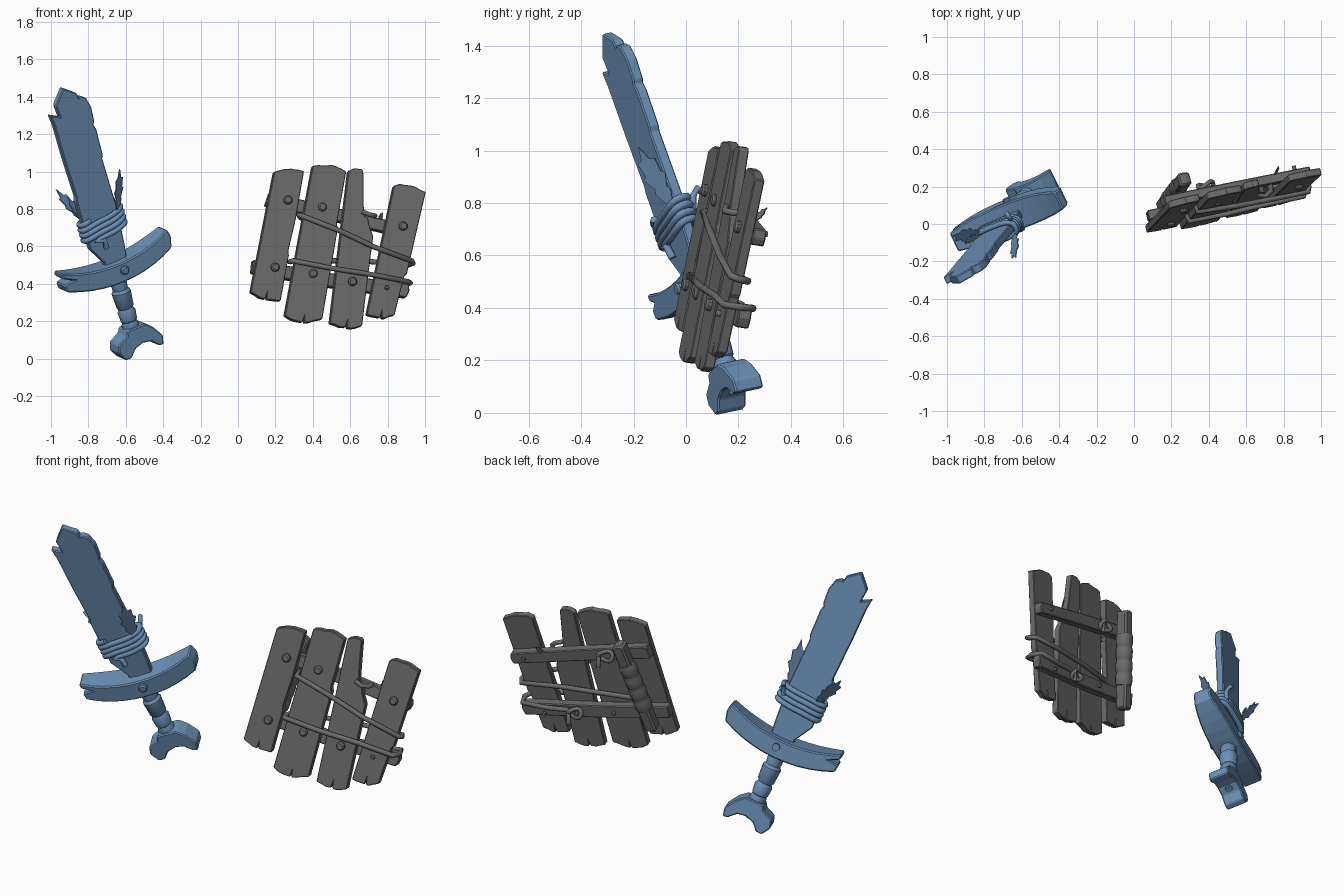
import bpy, bmesh, math, random
from mathutils import Vector, Matrix

if "Cube" in bpy.data.objects:
    bpy.data.objects.remove(bpy.data.objects["Cube"])

random.seed(4)

blue = bpy.data.materials.new("blue_wood")
blue.diffuse_color = (0.15, 0.28, 0.47, 1)
blue.use_nodes = True
blue.node_tree.nodes["Principled BSDF"].inputs["Base Color"].default_value = blue.diffuse_color
grey = bpy.data.materials.new("dark_grey_wood")
grey.diffuse_color = (0.15, 0.15, 0.15, 1)
grey.use_nodes = True
grey.node_tree.nodes["Principled BSDF"].inputs["Base Color"].default_value = grey.diffuse_color


def frame(origin, x, y, z):
    m = Matrix((x, y, z)).transposed().to_4x4()
    m.translation = origin
    return m


# Local frames: x across, y toward the back, z along the weapon / planks
u = Vector((-.28, -.35, 1)).normalized()
w = Vector((.855, .34, .37))
w = (w - u * w.dot(u)).normalized()
SWORD = frame((-.665, .037, .5), w, u.cross(w), u)
u = Vector((.18, .2, 1)).normalized()
w = Vector((1, .205, -.22))
w = (w - u * w.dot(u)).normalized()
SHIELD = frame((.52, .1, .6), w, u.cross(w), u)


def add(name, mesh, m, mat=None):
    ob = bpy.data.objects.new(name, mesh)
    bpy.context.collection.objects.link(ob)
    ob.matrix_world = m
    mesh.materials.append(mat or grey)
    return ob


def slab(name, pts, d0, d1, m, mat=None, bevel=.005, warp=None):
    """Outline in local xz, extruded from depth d0 to d1."""
    bm = bmesh.new()
    f = bm.faces.new([bm.verts.new((x, d0, z)) for x, z in pts])
    r = bmesh.ops.extrude_face_region(bm, geom=[f])
    for v in r["geom"]:
        if isinstance(v, bmesh.types.BMVert):
            v.co.y = d1
    if warp:
        for v in bm.verts:
            v.co = warp(v.co)
    bmesh.ops.recalc_face_normals(bm, faces=bm.faces)
    me = bpy.data.meshes.new(name)
    bm.to_mesh(me)
    bm.free()
    ob = add(name, me, m, mat)
    if bevel:
        b = ob.modifiers.new("bevel", 'BEVEL')
        b.width, b.segments, b.limit_method = bevel, 1, 'ANGLE'
    return ob


def lathe(name, prof, m, mat=None, sides=12):
    """Closed solid of (radius, z) rings around local z."""
    bm = bmesh.new()
    rings = [[bm.verts.new((r * math.cos(a), r * math.sin(a), z))
              for a in (2 * math.pi * i / sides for i in range(sides))] for r, z in prof]
    for p, q in zip(rings, rings[1:]):
        for i in range(sides):
            j = (i + 1) % sides
            bm.faces.new((p[i], p[j], q[j], q[i]))
    bm.faces.new(rings[0])
    bm.faces.new(rings[-1])
    bmesh.ops.recalc_face_normals(bm, faces=bm.faces)
    me = bpy.data.meshes.new(name)
    bm.to_mesh(me)
    bm.free()
    ob = add(name, me, m, mat)
    me.shade_smooth()
    me.set_sharp_from_angle(angle=math.radians(35))
    return ob


def rope(name, pts, r, m, mat=None):
    cu = bpy.data.curves.new(name, 'CURVE')
    cu.dimensions, cu.bevel_depth, cu.bevel_resolution, cu.use_fill_caps = '3D', r, 2, True
    s = cu.splines.new('POLY')
    s.points.add(len(pts) - 1)
    for p, c in zip(s.points, pts):
        p.co = (*c, 1)
    tmp = bpy.data.objects.new("tmp", cu)
    me = bpy.data.meshes.new_from_object(tmp)
    bpy.data.objects.remove(tmp)
    me.shade_smooth()
    return add(name, me, m, mat)


def nail(name, x, y, z, m, r=.024, h=.018, mat=None):
    lathe(name, [(r, -.01), (r, h * .6), (r * .7, h)],
          m @ Matrix.Translation((x, y, z)) @ Matrix.Rotation(math.pi / 2, 4, 'X'), mat, 10)


def leaf(name, base, tip, width, m, mat=None):
    base, tip = Vector(base), Vector(tip)
    z = tip - base
    L = z.length
    z.normalize()
    x = Vector((1, .7, 0))
    x = (x - z * x.dot(z)).normalized()
    half = [(.15, 0), (.7, .25), (.55, .32), (1, .5), (.7, .55), (.8, .75), (.35, .78)]
    pts = [(a * width, b * L) for a, b in half] + [(0, L)] + \
          [(-a * width, (b + .03) * L) for a, b in reversed(half)]
    slab(name, pts, -.003, .003, m @ frame(base, x, z.cross(x), z), mat, 0)


# ---------------- SWORD ----------------
slab("blade", [(-.05, -.03), (-.055, .04), (-.112, .14), (-.115, .42), (-.108, .44), (-.116, .656),
               (-.118, .87), (-.126, .93), (-.074, .9), (-.08, .97),
               (-.013, 1.045), (.054, .99), (.058, .96), (.07, .965), (.098, .945), (.114, .885), (.108, .8),
               (.098, .79), (.107, .757), (.104, .61), (.095, .59), (.1, .3), (.085, .08), (.07, -.03)],
     -.022, .022, SWORD, blue)

# curved guard, thinner toward its ends, split at the left end
arc = [-.32 + .65 * i / 10 for i in range(11)]
mid = lambda a: -.028 + .066 * (a / .33) ** 2
low = [(a, mid(a) - .056) for a in arc]
top = [(a, mid(a) + .05) for a in reversed(arc)]
slab("guard", low + [(.345, .04)] + top + [(-.322, .055), (-.27, .03), (-.326, .02)], -.082, .082, SWORD, blue,
     .007, lambda c: Vector((c.x, c.y * (1 - .4 * abs(c.x / .34) ** 3), c.z)))
nail("guard_nail_front", .02, -.082, -.02, SWORD, mat=blue)
nail("guard_nail_back", .02, .088, -.02, SWORD, .022, .01, blue)

lathe("sword_grip", [(.038, -.05), (.047, -.08), (.042, -.14), (.053, -.155), (.047, -.24), (.039, -.25),
                     (.05, -.27), (.045, -.32), (.04, -.325), (.047, -.345), (.045, -.4)], SWORD, blue)

# fish-tail pommel with hollow underside
slab("pommel", [(-.045, -.355), (-.06, -.385), (-.118, -.41), (-.13, -.455), (-.1, -.507), (-.065, -.507),
                (-.03, -.467), (.02, -.452), (.065, -.46), (.105, -.5), (.132, -.505), (.142, -.455),
                (.1, -.39), (.06, -.355)], -.06, .06, SWORD, blue, .006)
lathe("pommel_nail", [(.022, -.468), (.022, -.43)], SWORD, blue, 10)

# binding around the blade: four turns and a hanging end
turns = [(-.03, -.045, .12), (-.032, -.05, .17)]
for i in range(97):
    a = -2 + 2 * math.pi * i / 24
    c, s = math.cos(a), math.sin(a)
    turns.append((.126 * math.copysign(abs(c) ** .6, c), .045 * math.copysign(abs(s) ** .7, s),
                  .185 + .12 * i / 96 + .018 * c))
rope("blade_binding", turns, .015, SWORD, blue)
rope("binding_loop", [(.1, .04, .25), (.12, .05, .3), (.125, .075, .325), (.118, .09, .31)],
     .013, SWORD, blue)
leaf("leaf_front", (.09, -.035, .28), (.139, -.11, .53), .048, SWORD, blue)
leaf("leaf_back", (-.08, .035, .28), (-.154, .12, .48), .045, SWORD, blue)
leaf("leaf_side", (-.09, .025, .28), (-.125, .06, .44), .03, SWORD, blue)


# ---------------- SHIELD ----------------
def ragged(p, q, out):
    """Bowed, chipped plank end running from p to q."""
    pts = []
    n = 6
    for i in range(n + 1):
        k = i / n
        bow = .11 * abs(q[0] - p[0]) * math.sin(math.pi * k)
        z = p[1] + (q[1] - p[1]) * k + out * (bow + random.uniform(-.005, .005))
        x = p[0] + (q[0] - p[0]) * k
        pts.append((x, z))
        if i == 3:
            pts += [(x + .004, z - out * .03), (x + .009, z)]
    return pts


def plank(name, bl, br, tr, tl, d, extra=()):
    slab(name, ragged(bl, br, -1) + list(extra) + ragged(tr, tl, 1), d, d + .04, SHIELD, None, .005)


plank("plank_1", (-.41, -.345), (-.24, -.35), (-.24, .36), (-.4, .33), 0,
      [(-.24, -.1), (-.247, -.08), (-.238, .1)])
plank("plank_2", (-.205, -.43), (.0, -.405), (-.014, .41), (-.2, .4), -.006,
      [(-.004, .1), (-.014, .12)])
plank("plank_3", (.046, -.415), (.222, -.39), (.078, .44), (-.002, .42), .002,
      [(.205, -.1), (.195, .1), (.165, .15), (.15, .19), (.125, .2), (.105, .3)])
plank("plank_4", (.235, -.325), (.385, -.3), (.434, .395), (.256, .395), 0,
      [(.4, -.08), (.412, -.06)])

# back rails
slab("rail_upper", [(-.405, .145), (.0, .145), (.42, .14), (.43, .17), (.42, .205), (.0, .215), (-.395, .22)],
     .038, .09, SHIELD)
slab("rail_lower", [(-.415, -.23), (.0, -.215), (.44, -.18), (.45, -.14), (.44, -.105), (.0, -.14), (-.42, -.16)],
     .038, .09, SHIELD)

for i, (x, z, r) in enumerate([(-.3, .19, .024), (-.304, -.183, .024), (-.109, .193, .024), (-.095, -.172, .024),
                               (.126, -.168, .024), (.344, .187, .024), (.316, -.16, .012)]):
    nail(f"shield_nail_{i + 1}", x, 0, z, SHIELD, r, .02)
    if x > -.2:
        nail(f"rail_nail_{i + 1}", x, .103, z - .01, SHIELD, .011, .013)

# hand grip with padded wrap
G = SHIELD @ Matrix.Translation((-.29, .128, .005)) @ Matrix.Rotation(.05, 4, 'Y') @ Matrix.Rotation(-.07, 4, 'X')
slab("shield_grip", [(-.034, -.29), (.03, -.285), (.036, .27), (.0, .285), (-.032, .275)], -.036, .036, G, None, .01)
wrap = []
for i in range(4):
    z = -.15 + .075 * i
    wrap += [(.045, z), (.049, z + .02), (.049, z + .055), (.044, z + .072)]
lathe("grip_wrap", wrap, G)

# lashing: crosses the front twice and returns behind the planks
rope("shield_lashing", [(-.2, .05, .12), (-.222, .025, .13), (-.215, -.018, .12), (.0, -.022, .085), (.2, -.018, .04),
                        (.425, -.015, .01), (.437, .015, .005), (.425, .055, 0), (.2, .056, -.03), (.0, .058, -.07),
                        (-.2, .052, -.115), (-.225, .025, -.13), (-.215, -.02, -.13), (.0, -.022, -.125),
                        (.22, -.016, -.11), (.42, -.016, -.105), (.445, .03, -.1), (.43, .095, -.1),
                        (.3, .103, -.13), (.16, .105, -.15)], .014, SHIELD)


def knot(name, x, y, z, r):
    ring = [(x + r * math.cos(a), y + .012 * math.sin(2 * a), z + .7 * r * math.sin(a))
            for a in (2 * math.pi * i / 16 for i in range(19))]
    rope(name, ring + [(x + r * 1.2, y + .02, z - r * 1.3)], .012, SHIELD)


knot("knot_lower", .13, .11, -.17, .038)
knot("knot_upper", -.15, .106, .18, .042)
# rope end over the upper rail in the broken gap, and a splinter on the rail
rope("rail_tie_end", [(.11, -.01, .215), (.15, -.02, .205), (.185, .0, .21), (.19, .035, .215)], .013, SHIELD)
leaf("rail_splinter", (.225, .075, .19), (.245, .115, .26), .014, SHIELD)
